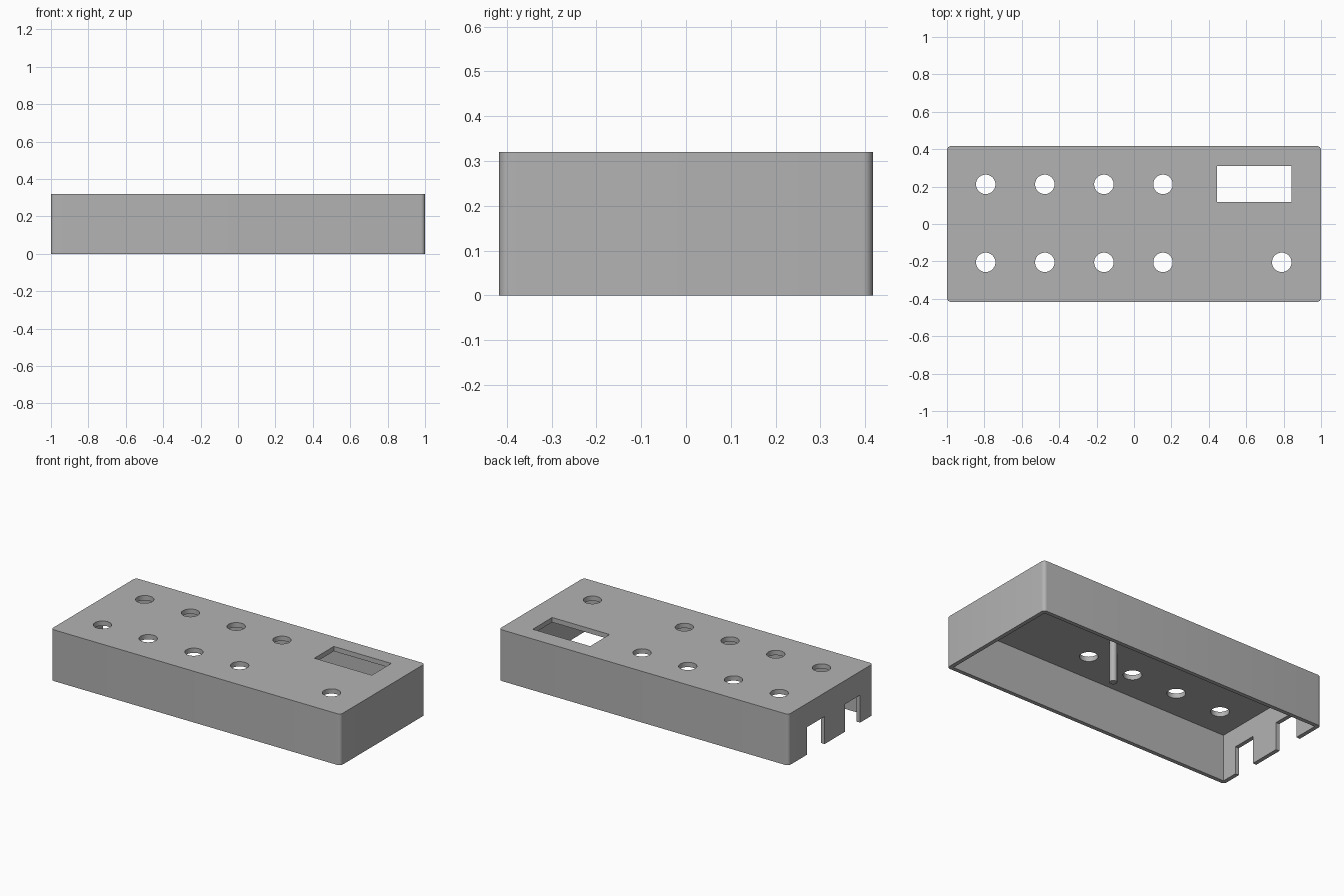
import bpy
import bmesh
from mathutils import Matrix, Vector

HALF_X, HALF_Y, HEIGHT = 1.0, 0.417, 0.32
WALL, LID, CORNER = 0.025, 0.03, 0.022

default = bpy.data.objects.get("Cube")
if default:
    bpy.data.objects.remove(default, do_unlink=True)

GREY = (0.45, 0.45, 0.45, 1)
grey = bpy.data.materials.new("plain grey")
grey.use_nodes = True
grey.diffuse_color = GREY
grey.node_tree.nodes["Principled BSDF"].inputs["Base Color"].default_value = GREY


def make_object(name, bm):
    mesh = bpy.data.meshes.new(name)
    bm.to_mesh(mesh)
    bm.free()
    mesh.materials.append(grey)
    obj = bpy.data.objects.new(name, mesh)
    bpy.context.collection.objects.link(obj)
    return obj


def add_box(bm, low, high):
    low, high = Vector(low), Vector(high)
    matrix = Matrix.Translation((low + high) / 2) @ Matrix.Diagonal((*(high - low), 1))
    return bmesh.ops.create_cube(bm, size=1, matrix=matrix)["verts"]


def add_cylinder(bm, x, y, bottom, top, radius):
    bmesh.ops.create_cone(bm, cap_ends=True, segments=48, radius1=radius, radius2=radius,
                          depth=top - bottom,
                          matrix=Matrix.Translation((x, y, (bottom + top) / 2)))


def cut(target, name, bm):
    cutter = make_object(name, bm)
    cutter.hide_render = True
    mod = target.modifiers.new(name, "BOOLEAN")
    mod.operation = "DIFFERENCE"
    mod.solver = "EXACT"
    mod.object = cutter
    bpy.context.view_layer.objects.active = target
    bpy.ops.object.modifier_apply(modifier=mod.name)
    bpy.data.objects.remove(cutter, do_unlink=True)


# Outer block with rounded upright edges
bm = bmesh.new()
add_box(bm, (-HALF_X, -HALF_Y, 0), (HALF_X, HALF_Y, HEIGHT))
upright = [e for e in bm.edges if abs(e.verts[0].co.z - e.verts[1].co.z) > 0.1]
bmesh.ops.bevel(bm, geom=upright, offset=CORNER, segments=6, profile=0.5, affect="EDGES")
case = make_object("enclosure", bm)

# Hollow, open at the bottom
bm = bmesh.new()
add_box(bm, (WALL - HALF_X, WALL - HALF_Y, -0.1), (HALF_X - WALL, HALF_Y - WALL, HEIGHT - LID))
cut(case, "hollow", bm)

# Round holes and display window through the top
bm = bmesh.new()
spots = [(-0.793 + 0.316 * i, y) for i in range(4) for y in (-0.205, 0.212)]
for x, y in spots + [(0.79, -0.205)]:
    add_cylinder(bm, x, y, HEIGHT - 0.1, HEIGHT + 0.1, 0.052)
add_box(bm, (0.445, 0.118, HEIGHT - 0.1), (0.842, 0.31, HEIGHT + 0.1))
cut(case, "top_openings", bm)

# Two cable notches in the end wall
bm = bmesh.new()
for low_y, high_y in ((-0.29, -0.14), (0.06, 0.235)):
    add_box(bm, (-HALF_X - 0.1, low_y, -0.1), (-HALF_X + 0.1, high_y, 0.172))
cut(case, "end_notches", bm)

# Support post under the lid
bm = bmesh.new()
add_cylinder(bm, 0.158, 0.01, 0.03, HEIGHT - LID + 0.005, 0.022)
post = make_object("support_post", bm)

for obj in (case, post):
    bpy.ops.object.select_all(action="DESELECT")
    obj.select_set(True)
    bpy.context.view_layer.objects.active = obj
    bpy.ops.object.shade_smooth_by_angle()
